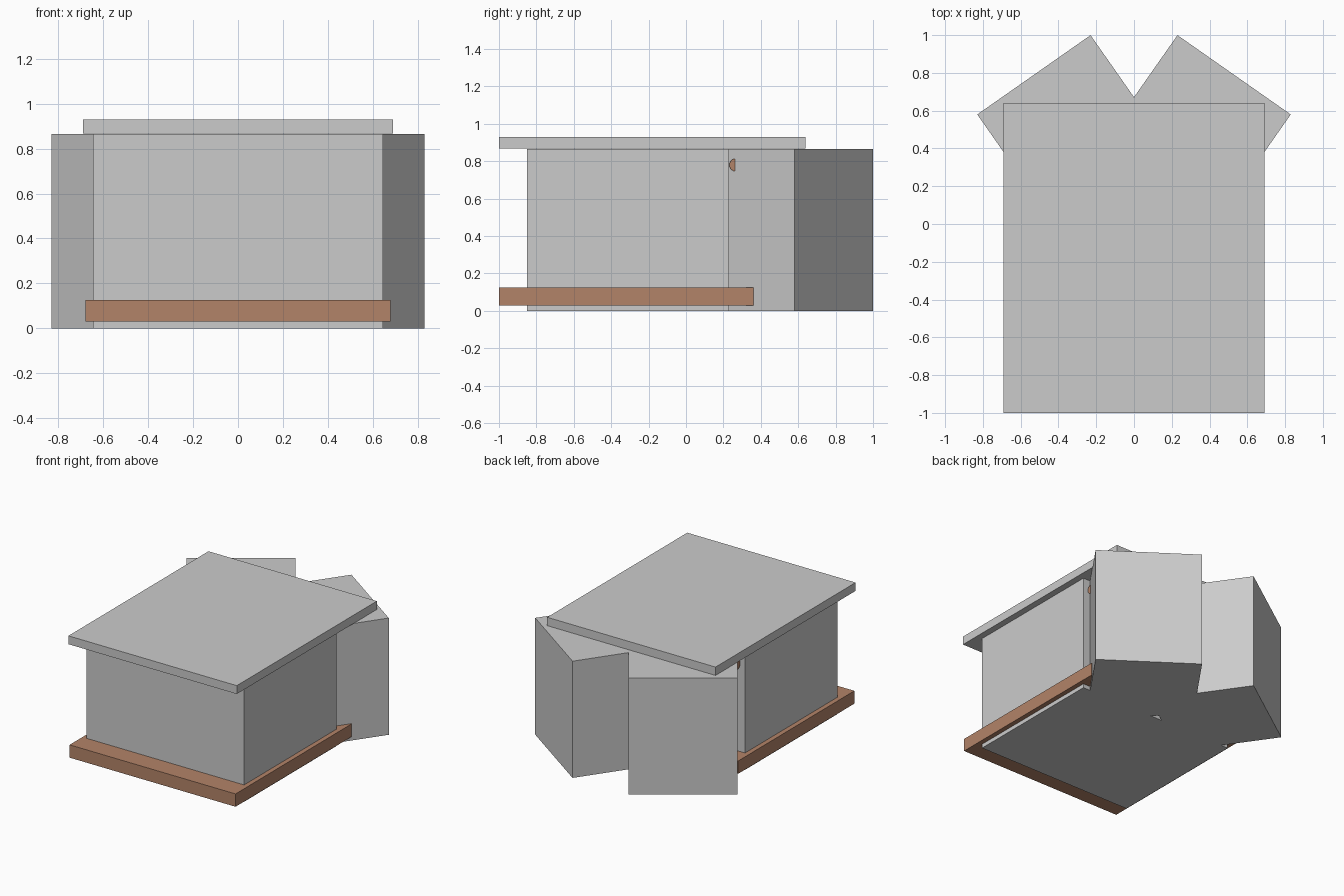
import bpy, bmesh
from math import radians
from mathutils import Matrix, Vector

if "Cube" in bpy.data.objects:
    bpy.data.objects.remove(bpy.data.objects["Cube"])


def mesh_object(name, bm, mat=None):
    mesh = bpy.data.meshes.new(name)
    bm.to_mesh(mesh)
    bm.free()
    obj = bpy.data.objects.new(name, mesh)
    bpy.context.collection.objects.link(obj)
    if mat:
        mesh.materials.append(mat)
    return obj


def box(name, lo, hi, mat=None, turn=0):
    lo, hi = Vector(lo), Vector(hi)
    bm = bmesh.new()
    bmesh.ops.create_cube(bm, size=1, matrix=Matrix.Diagonal((*(hi - lo), 1)))
    obj = mesh_object(name, bm, mat)
    obj.location = (lo + hi) / 2
    obj.rotation_euler.z = radians(turn)
    return obj


wood = bpy.data.materials.new("wood")
wood.diffuse_color = (0.45, 0.23, 0.14, 1)
wood.use_nodes = True
wood.node_tree.nodes["Principled BSDF"].inputs["Base Color"].default_value = wood.diffuse_color

# Main block, roof slab and wooden platform
box("main_block", (-0.645, -0.85, 0), (0.645, 0.23, 0.865))
box("roof_slab", (-0.69, -1, 0.868), (0.69, 0.64, 0.93))
box("platform", (-0.68, -1, 0.03), (0.68, 0.36, 0.125), wood)

# Two square wings splayed outwards at the back
half = 0.366
for side, label in ((1, "right"), (-1, "left")):
    x, y = side * 0.32, 0.49
    box(f"{label}_wing", (x - half, y - half, 0), (x + half, y + half, 0.865),
        turn=-35 * side)

# Wooden rod across the joint, its ends showing beside the wings
bm = bmesh.new()
bmesh.ops.create_cone(bm, cap_ends=True, segments=24, radius1=0.034,
                      radius2=0.034, depth=1.214,
                      matrix=Matrix.Rotation(radians(90), 4, 'Y'))
mesh_object("cross_rod", bm, wood).location = (0, 0.266, 0.78)
